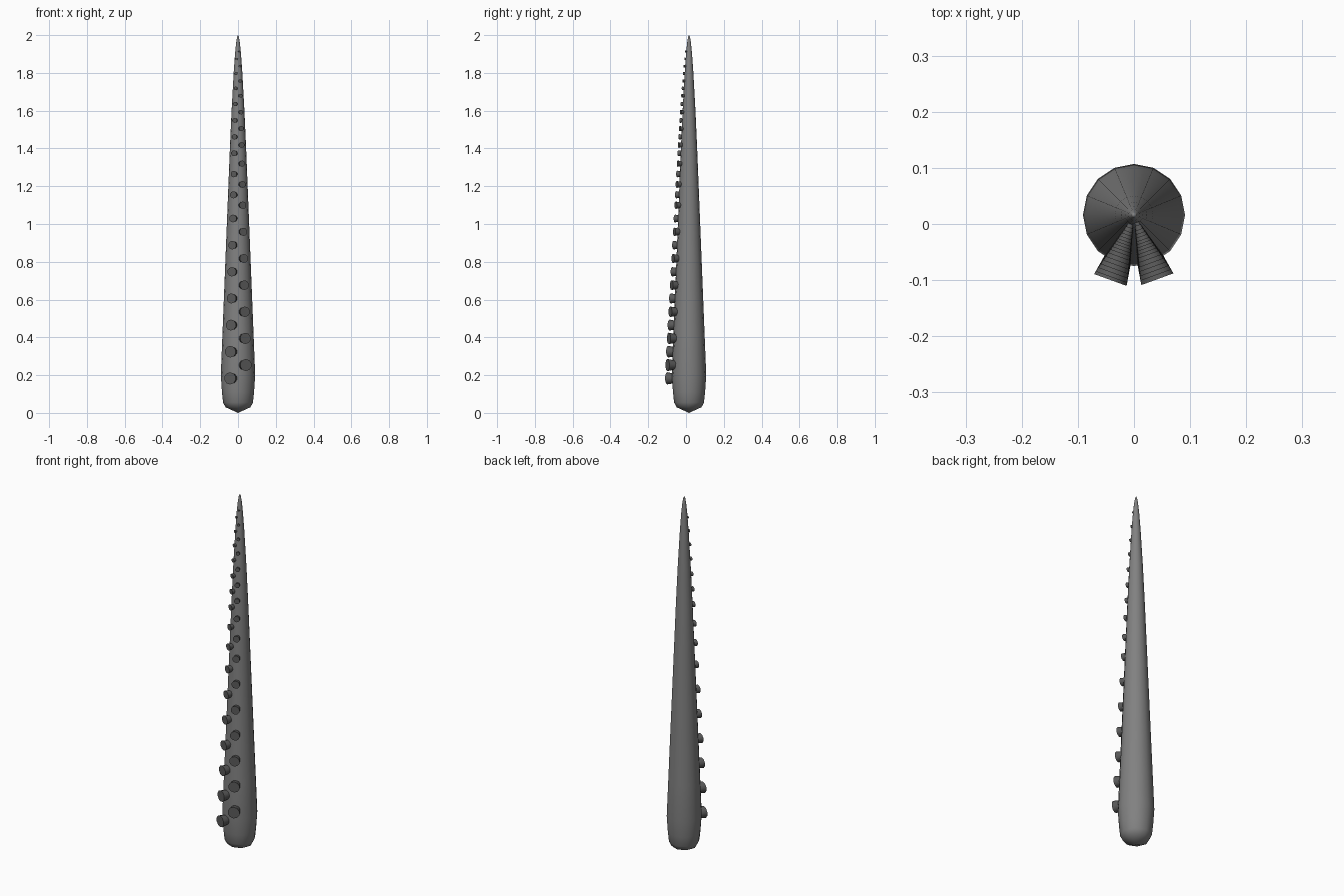
import bpy, bmesh, math
from mathutils import Vector, Matrix

if "Cube" in bpy.data.objects:
    bpy.data.objects.remove(bpy.data.objects["Cube"])

SIDES = 16
AXIS_Y = 0.016
# (height, radius) from root to tip
PROFILE = [(0.03, 0.066), (0.055, 0.079), (0.11, 0.085), (0.2, 0.091), (0.4, 0.083),
           (0.6, 0.075), (0.8, 0.067), (1.0, 0.059), (1.2, 0.051), (1.4, 0.043),
           (1.6, 0.034), (1.8, 0.023), (1.9, 0.016), (1.96, 0.01), (1.99, 0.005)]


def material(name, rgb):
    m = bpy.data.materials.new(name)
    m.diffuse_color = (*rgb, 1)
    m.use_nodes = True
    m.node_tree.nodes["Principled BSDF"].inputs["Base Color"].default_value = m.diffuse_color
    return m


def finish(name, bm, mat, angle):
    bmesh.ops.recalc_face_normals(bm, faces=bm.faces)
    mesh = bpy.data.meshes.new(name)
    bm.to_mesh(mesh)
    bm.free()
    obj = bpy.data.objects.new(name, mesh)
    bpy.context.collection.objects.link(obj)
    mesh.materials.append(mat)
    bpy.ops.object.select_all(action='DESELECT')
    obj.select_set(True)
    bpy.context.view_layer.objects.active = obj
    bpy.ops.object.shade_smooth_by_angle(angle=math.radians(angle))
    return obj


def body_radius(z):
    for (z0, r0), (z1, r1) in zip(PROFILE, PROFILE[1:]):
        if z <= z1:
            return r0 + (r1 - r0) * (z - z0) / (z1 - z0)
    return PROFILE[-1][1]


body_grey = material("body grey", (0.22, 0.22, 0.22))
sucker_grey = material("sucker dark grey", (0.10, 0.10, 0.10))

# Tapering body: stacked rings, lightly fluted near the root
bm = bmesh.new()
rings = []
for i, (z, r) in enumerate(PROFILE):
    flute = (0.93, 0.95, 0.975)[i] if i < 3 else 1.0
    ring = []
    for k in range(SIDES):
        a = 2 * math.pi * k / SIDES
        rr = r * (flute if k % 2 else 1.0)
        ring.append(bm.verts.new((rr * math.cos(a), AXIS_Y + rr * math.sin(a), z)))
    rings.append(ring)
root = bm.verts.new((0, AXIS_Y, 0.0))
tip = bm.verts.new((0, AXIS_Y, 2.0))
for k in range(SIDES):
    n = (k + 1) % SIDES
    for lo, hi in zip(rings, rings[1:]):
        bm.faces.new((lo[k], lo[n], hi[n], hi[k]))
    bm.faces.new((root, rings[0][n], rings[0][k]))
    bm.faces.new((tip, rings[-1][k], rings[-1][n]))
finish("tentacle_body", bm, body_grey, 40)

# Flared suckers in two staggered rows, spaced closer towards the tip
heights = [0.183]
while heights[-1] < 1.9:
    z = heights[-1]
    step = 0.0705 if z < 1.09 else 0.055 if z < 1.35 else 0.0435 if z < 1.66 else 0.039
    heights.append(z + step)

bm = bmesh.new()
for i, z in enumerate(heights):
    r = body_radius(z)
    side = -1 if i % 2 == 0 else 1
    a = math.radians(20) * side
    out = Vector((math.sin(a), -math.cos(a), 0))
    turn = out.to_track_quat('Z', 'Y').to_matrix().to_4x4()
    start, end = 0.85 * r, 1.37 * r
    place = Matrix.Translation(Vector((0, AXIS_Y, z)) + out * (start + end) / 2) @ turn
    bmesh.ops.create_cone(bm, cap_ends=True, segments=10, radius1=0.27 * r,
                          radius2=0.36 * r, depth=end - start, matrix=place)
finish("suckers", bm, sucker_grey, 40)
